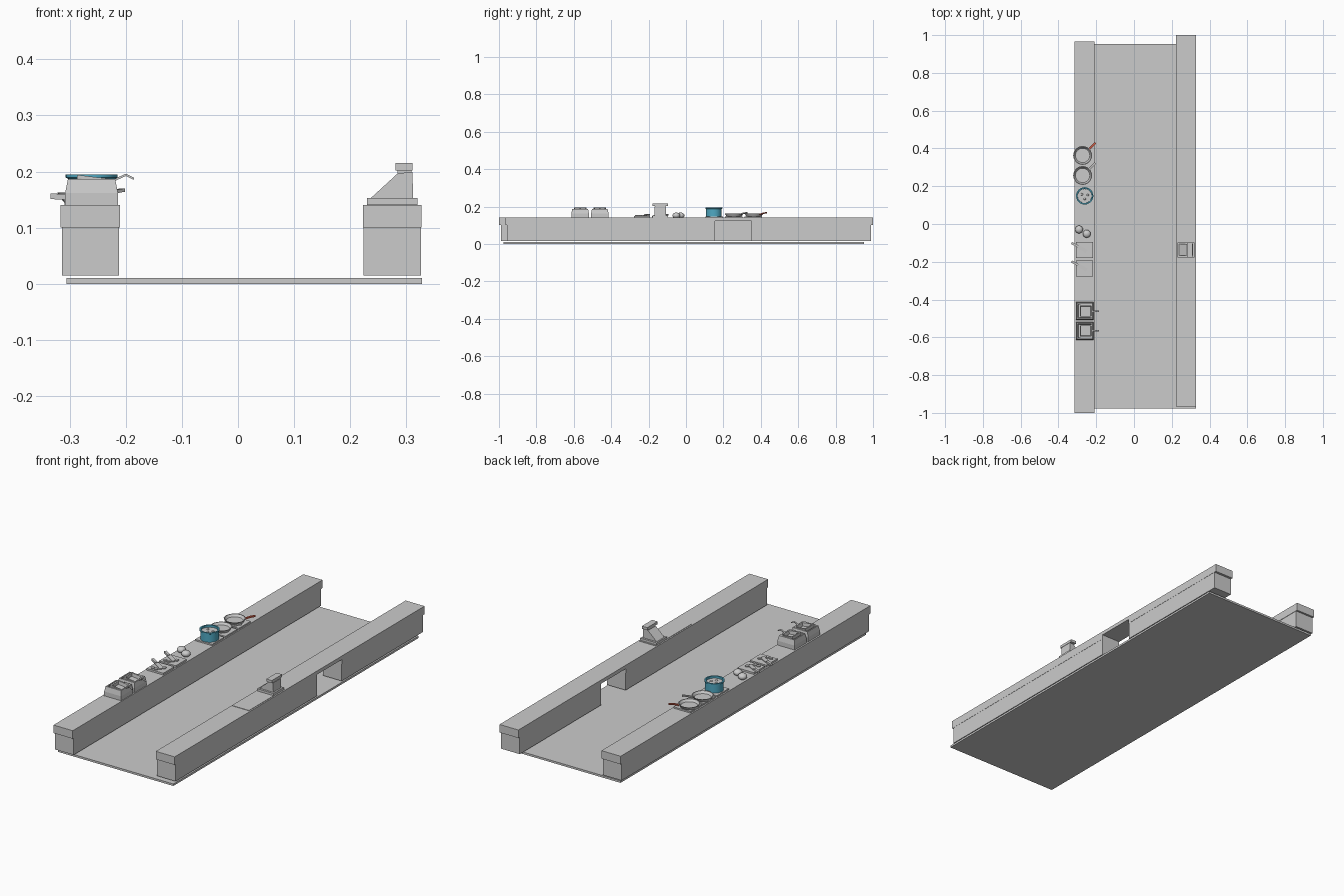
import bpy, bmesh, math
from mathutils import Vector, Matrix

if "Cube" in bpy.data.objects:
    bpy.data.objects.remove(bpy.data.objects["Cube"])


def finish(bm, name, mat=None, smooth=False):
    bmesh.ops.recalc_face_normals(bm, faces=bm.faces)
    me = bpy.data.meshes.new(name)
    bm.to_mesh(me)
    bm.free()
    ob = bpy.data.objects.new(name, me)
    bpy.context.collection.objects.link(ob)
    if mat:
        me.materials.append(mat)
    if smooth:
        bpy.ops.object.select_all(action='DESELECT')
        ob.select_set(True)
        bpy.context.view_layer.objects.active = ob
        bpy.ops.object.shade_smooth_by_angle()
    return ob


def box(name, x, y, z, mat=None):
    bm = bmesh.new()
    bmesh.ops.create_cube(bm, size=1)
    for v in bm.verts:
        v.co = [(r[0] + r[1]) / 2 + c * (r[1] - r[0]) for r, c in zip((x, y, z), v.co)]
    return finish(bm, name, mat)


def prism(name, pts, y0, y1):
    # xz profile extruded along y
    bm = bmesh.new()
    f = bm.faces.new([bm.verts.new((x, y0, z)) for x, z in pts])
    r = bmesh.ops.extrude_face_region(bm, geom=[f])
    for v in r['geom']:
        if isinstance(v, bmesh.types.BMVert):
            v.co.y = y1
    return finish(bm, name)


def rings(name, prof, centre, n, mat=None, start=0.0, tilt=0.0):
    # stacked n-sided rings (radius, height), capped at both ends
    bm = bmesh.new()
    rot = Matrix.Rotation(tilt, 3, 'Y')
    loops = []
    for r, z in prof:
        loops.append([bm.verts.new(Vector(centre) + rot @ Vector(
            (r * math.cos(start + 2 * math.pi * i / n),
             r * math.sin(start + 2 * math.pi * i / n), z))) for i in range(n)])
    for a, b in zip(loops, loops[1:]):
        for i in range(n):
            j = (i + 1) % n
            bm.faces.new((a[i], a[j], b[j], b[i]))
    bm.faces.new(loops[0])
    bm.faces.new(loops[-1])
    return finish(bm, name, mat, n > 8)


def square(name, prof, centre, tilt=0.0):
    # same as rings, but given half widths of a square
    return rings(name, [(h * math.sqrt(2), z) for h, z in prof], centre, 4, None, math.pi / 4, tilt)


def bar(name, pts, w, h, mat=None):
    # flat bar following a path
    bm = bmesh.new()
    pts = [Vector(p) for p in pts]
    d = pts[-1] - pts[0]
    side = Vector((-d.y, d.x, 0)).normalized() * w / 2
    up = Vector((0, 0, h / 2))
    loops = [[bm.verts.new(p + o) for o in (side + up, up * -1 + side, -side - up, up - side)] for p in pts]
    for a, b in zip(loops, loops[1:]):
        for i in range(4):
            j = (i + 1) % 4
            bm.faces.new((a[i], a[j], b[j], b[i]))
    bm.faces.new(loops[0])
    bm.faces.new(loops[-1])
    return finish(bm, name, mat)


def ball(name, c, r, sz):
    bm = bmesh.new()
    bmesh.ops.create_uvsphere(bm, u_segments=16, v_segments=10, radius=r)
    for v in bm.verts:
        v.co = Vector((v.co.x, v.co.y, v.co.z * sz)) + Vector(c)
    return finish(bm, name, None, True)


def material(name, col):
    m = bpy.data.materials.new(name)
    m.diffuse_color = col
    m.use_nodes = True
    m.node_tree.nodes["Principled BSDF"].inputs["Base Color"].default_value = m.diffuse_color
    return m


teal = material("teal", (0.08, 0.40, 0.55, 1))
red = material("red", (0.65, 0.12, 0.07, 1))

# floor and counters
box("floor", (-0.306, 0.328), (-0.977, 0.952), (0, 0.01))
box("left_counter_body", (-0.314, -0.212), (-0.99, 0.955), (0.015, 0.10))
box("left_counter_top", (-0.316, -0.21), (-1, 0.965), (0.10, 0.14))
for tag, a, b, ea, eb in (("front", -0.965, 0.155, 0.008, 0), ("back", 0.35, 1.0, 0, 0.012)):
    box("right_counter_body_" + tag, (0.224, 0.326), (a + ea, b - eb), (0.015, 0.10))
    box("right_counter_top_" + tag, (0.223, 0.327), (a, b), (0.10, 0.14))
box("counter_flap", (0.223, 0.327), (0.155, 0.35), (0.122, 0.14))

# till with screen
box("counter_mat", (0.23, 0.32), (-0.37, -0.09), (0.139, 0.142))
box("till_drawer", (0.23, 0.32), (-0.178, -0.097), (0.14, 0.153))
prism("till_body", [(0.237, 0.153), (0.312, 0.153), (0.311, 0.199), (0.285, 0.197)], -0.168, -0.107)
box("till_neck", (0.284, 0.309), (-0.165, -0.11), (0.196, 0.202))
box("till_head", (0.281, 0.311), (-0.178, -0.097), (0.202, 0.215))

# fryers: hollow tapered body, tilted basket, handle
for k, y in enumerate((-0.461, -0.566)):
    c = (-0.261, y, 0.14)
    square("fryer_body_%d" % k, [(0.047, 0), (0.047, 0.022), (0.042, 0.047),
                                 (0.036, 0.047), (0.034, 0.025)], c)
    square("fryer_basket_%d" % k, [(0.026, -0.02), (0.034, 0.006), (0.034, 0.012),
                                   (0.027, 0.012), (0.025, -0.004)],
           (-0.254, y, 0.178), math.radians(7))
    bar("fryer_handle_%d" % k, [(-0.222, y, 0.184), (-0.2, y, 0.194), (-0.185, y, 0.187)], 0.008, 0.004)

# cutting boards with knives and slices
for k, y in enumerate((-0.138, -0.236)):
    box("cutting_board_%d" % k, (-0.308, -0.216), (y - 0.043, y + 0.043), (0.14, 0.149))
    bar("knife_blade_%d" % k, [(-0.298, y + 0.02, 0.154), (-0.25, y - 0.008, 0.152)], 0.02, 0.004)
    bar("knife_handle_%d" % k, [(-0.331, y + 0.038, 0.156), (-0.296, y + 0.019, 0.154)], 0.012, 0.01)
    for i, (dx, dy) in enumerate(((-0.02, -0.025), (0.0, -0.028), (0.012, -0.012), (0.022, 0.005))):
        rings("slice_%d_%d" % (k, i), [(0.009, 0), (0.009, 0.005)],
              (-0.266 + dx, y + dy, 0.149), 12)

# loose round vegetables
for k, (x, y) in enumerate(((-0.291, -0.029), (-0.25, -0.052))):
    ball("vegetable_%d" % k, (x, y, 0.152), 0.021, 0.75)

# hobs, pans and pot
for k, y in enumerate((0.36, 0.255, 0.151)):
    box("hob_%d" % k, (-0.309, -0.215), (y - 0.047, y + 0.047), (0.14, 0.147))
for k, (y, m) in enumerate(((0.363, red), (0.257, None))):
    rings("pan_%d" % k, [(0.04, 0), (0.05, 0.016), (0.046, 0.016), (0.038, 0.005)],
          (-0.272, y, 0.147), 24)
    bar("pan_handle_%d" % k, [(-0.238, y + 0.034, 0.158), (-0.222, y + 0.05, 0.164),
                              (-0.205, y + 0.067, 0.167)], 0.011, 0.006, m)
pot = (-0.261, 0.149, 0.147)
rings("pot", [(0.042, 0), (0.042, 0.04), (0.046, 0.042), (0.046, 0.048), (0.039, 0.048), (0.039, 0.03)],
      pot, 24, teal)
rings("soup", [(0.038, 0.028), (0.038, 0.038)], pot, 24)
for k, (dx, dy) in enumerate(((-0.015, 0.008), (0.016, 0.004), (0.0, -0.016))):
    ball("soup_piece_%d" % k, (pot[0] + dx, pot[1] + dy, 0.185), 0.006, 0.7)
